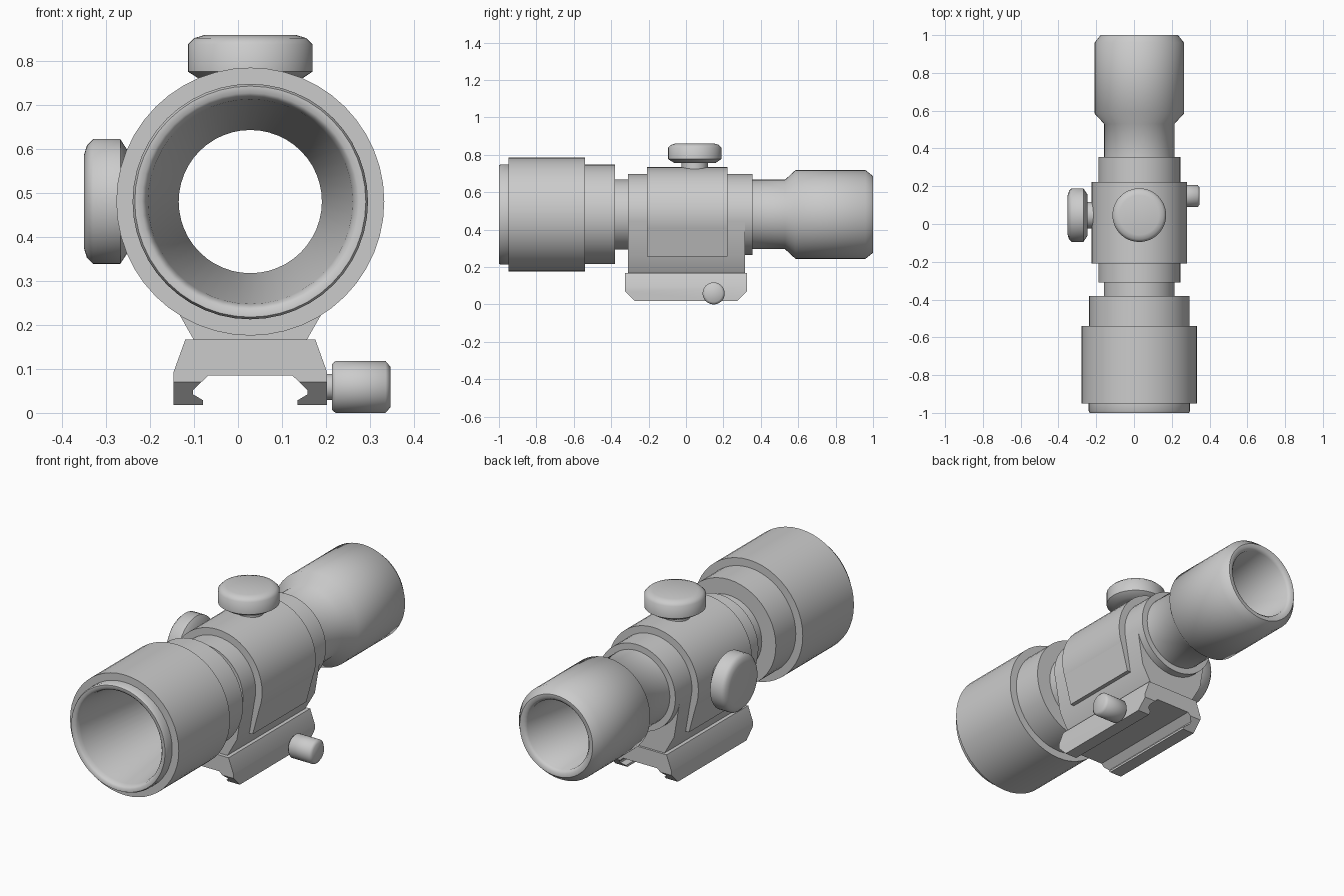
import bpy, bmesh
from math import sin, cos, pi, radians, hypot, atan2, acos
from mathutils import Matrix, Vector

if "Cube" in bpy.data.objects:
    bpy.data.objects.remove(bpy.data.objects["Cube"])

CX, CZ = 0.028, 0.481      # optical axis
SEG = 48


def finish(name, bm, angle):
    bmesh.ops.recalc_face_normals(bm, faces=bm.faces)
    me = bpy.data.meshes.new(name)
    bm.to_mesh(me)
    bm.free()
    for p in me.polygons:
        p.use_smooth = True
    me.set_sharp_from_angle(angle=radians(angle))
    ob = bpy.data.objects.new(name, me)
    bpy.context.collection.objects.link(ob)
    return ob


def lathe(name, profile, origin, axis, closed=False, angle=50):
    """Revolve (distance along axis, radius) points around the axis."""
    bm = bmesh.new()
    m = Matrix.Translation(origin) @ Vector(axis).to_track_quat('Z', 'Y').to_matrix().to_4x4()
    rings = [[bm.verts.new(m @ Vector((r * cos(2 * pi * i / SEG), r * sin(2 * pi * i / SEG), t)))
              for i in range(SEG)] for t, r in profile]
    pairs = list(zip(rings, rings[1:]))
    if closed:
        pairs.append((rings[-1], rings[0]))
    else:
        bm.faces.new(rings[0])
        bm.faces.new(rings[-1])
    for a, b in pairs:
        for i in range(SEG):
            j = (i + 1) % SEG
            bm.faces.new((a[i], a[j], b[j], b[i]))
    return finish(name, bm, angle)


def prism(pts, y0, y1):
    """Extrude an outline given in (x, z) relative to the centre line."""
    bm = bmesh.new()
    f = bm.faces.new([bm.verts.new((CX + x, y0, z)) for x, z in pts])
    ext = bmesh.ops.extrude_face_region(bm, geom=[f])
    bmesh.ops.translate(bm, vec=(0, y1 - y0, 0),
                        verts=[v for v in ext['geom'] if isinstance(v, bmesh.types.BMVert)])
    return bm


def saddle(name, r, foot, y0, y1):
    """Block hanging tangentially from a circle, hollowed by the tube bore."""
    px, pz = foot[0][0], foot[0][1] - CZ
    t = atan2(pz, px) + acos(r / hypot(px, pz))
    right = [(r * cos(t), CZ + r * sin(t))] + foot
    left = [(-x, z) for x, z in reversed(right)]
    n = 24
    arc = [(0.178 * cos(a), CZ + 0.178 * sin(a))
           for a in [-pi - t + (2 * t + pi) * i / n for i in range(n + 1)]]
    return finish(name, prism(right + left + arc, y0, y1), 30)


# Hollow scope tube: outer steps front to back, then the bore back to front
outer = [(-0.99, 0.268), (-0.95, 0.268), (-0.95, 0.305), (-0.54, 0.305), (-0.54, 0.266),
         (-0.38, 0.266), (-0.38, 0.187), (-0.31, 0.187), (-0.31, 0.217), (-0.208, 0.217),
         (-0.208, 0.253), (0.222, 0.253), (0.222, 0.217), (0.355, 0.217), (0.355, 0.186),
         (0.53, 0.186), (0.585, 0.237), (0.96, 0.237), (1.0, 0.205)]
bore = [(1.0, 0.185), (0.985, 0.172), (0.6, 0.163), (-0.4, 0.163), (-0.97, 0.233),
        (-0.99, 0.238), (-1.0, 0.247), (-1.0, 0.263)]
lathe("scope_tube", outer + bore, (CX, 0, CZ), (0, 1, 0), closed=True)

# Turret housing and mounting cradle under the tube
saddle("turret_housing", 0.252, [(0.2, 0.255)], -0.208, 0.222)
saddle("mount_cradle", 0.2165, [(0.182, 0.26), (0.128, 0.165)], -0.309, 0.316)

# Adjustment turrets on the top and left side
turret = [(0.2, 0.07), (0.275, 0.07), (0.275, 0.11), (0.296, 0.142), (0.358, 0.142),
          (0.372, 0.128), (0.379, 0.105)]
for name, axis in (("top_turret", (0, 0, 1)), ("side_turret", (-1, 0, 0))):
    lathe(name, turret, (CX, 0.047, CZ), axis)

# Rail clamp: mirrored channel profile with chamfered lower ends
half = [(0.148, 0.167), (0.175, 0.092), (0.175, 0.018), (0.108, 0.018),
        (0.108, 0.029), (0.13, 0.042), (0.13, 0.052), (0.096, 0.085)]
bm = prism(half + [(-x, z) for x, z in reversed(half)], -0.327, 0.327)
for s in (-1, 1):
    bmesh.ops.bisect_plane(bm, geom=bm.verts[:] + bm.edges[:] + bm.faces[:],
                           plane_co=(0, s * 0.327, 0.07), plane_no=(0, s, -1), clear_outer=True)
    bmesh.ops.holes_fill(bm, edges=[e for e in bm.edges if e.is_boundary], sides=0)
finish("rail_clamp", bm, 30)

# Clamp screw with knurl-less knob on the right
lathe("clamp_screw", [(0.16, 0.03), (0.186, 0.03), (0.186, 0.052), (0.194, 0.059),
                      (0.308, 0.059), (0.319, 0.046)], (CX, 0.148, 0.059), (1, 0, 0))
